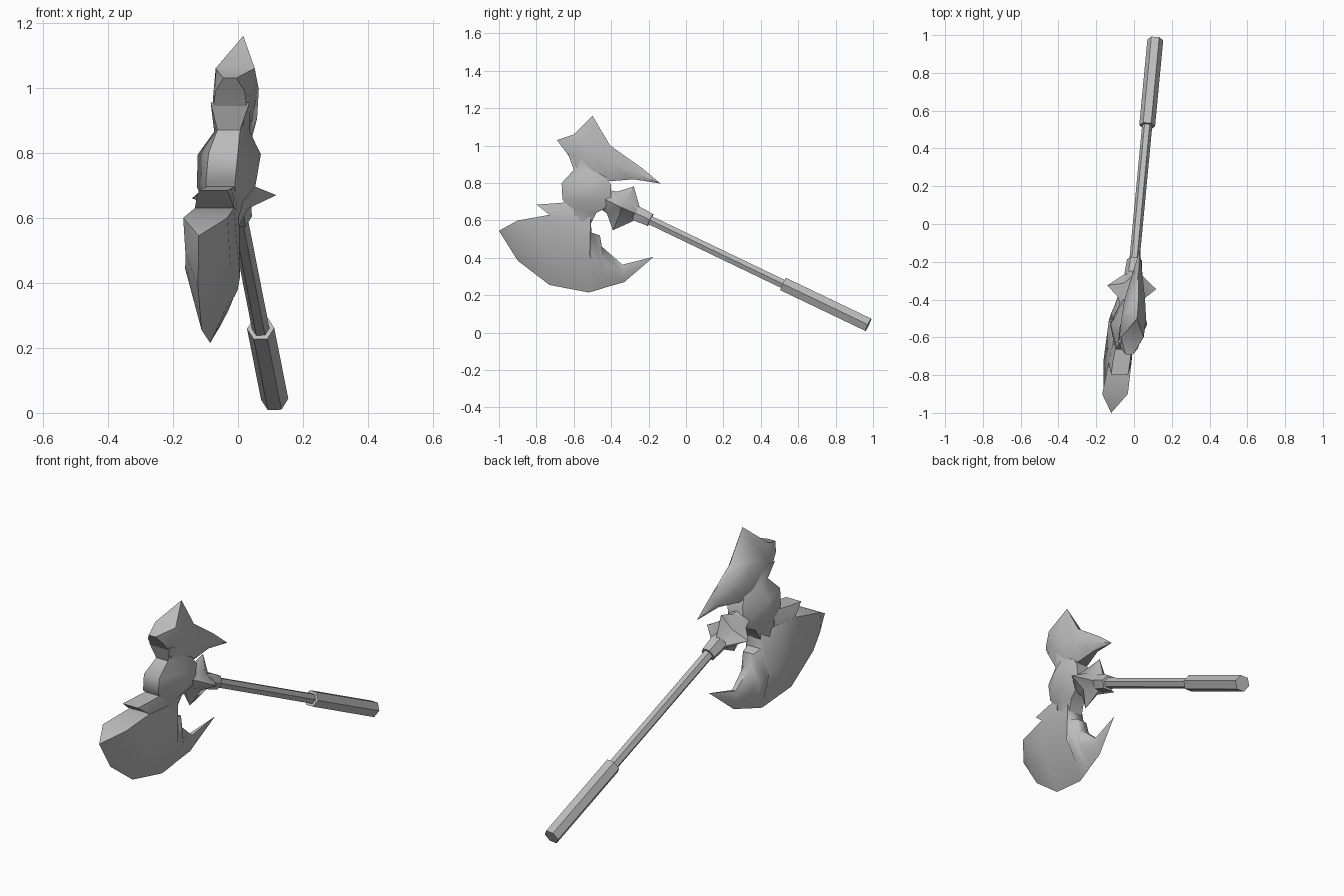
import bpy, bmesh, math
from mathutils import Vector

if "Cube" in bpy.data.objects:
    bpy.data.objects.remove(bpy.data.objects["Cube"])

steel = bpy.data.materials.new("grey_steel")
steel.use_nodes = True
colour = (0.5, 0.5, 0.5, 1)
steel.diffuse_color = colour
steel.node_tree.nodes["Principled BSDF"].inputs["Base Color"].default_value = colour


def place(y, z, off=0.0):
    """Point on the slanted centre plane of the axe, shifted sideways by off."""
    return Vector((-0.033 + 0.145 * y + 0.105 * z + off, y, z))


def loft(name, rings, angle=40):
    bm = bmesh.new()
    rows = [[bm.verts.new(p) for p in ring] for ring in rings]
    n = len(rows[0])
    for a, b in zip(rows, rows[1:]):
        for i in range(n):
            j = (i + 1) % n
            bm.faces.new((a[i], a[j], b[j], b[i]))
    bm.faces.new(rows[0])
    bm.faces.new(rows[-1])
    bmesh.ops.remove_doubles(bm, verts=bm.verts, dist=0.0005)
    bmesh.ops.recalc_face_normals(bm, faces=bm.faces)
    mesh = bpy.data.meshes.new(name)
    bm.to_mesh(mesh)
    bm.free()
    mesh.materials.append(steel)
    obj = bpy.data.objects.new(name, mesh)
    bpy.context.collection.objects.link(obj)
    bpy.ops.object.select_all(action="DESELECT")
    obj.select_set(True)
    bpy.context.view_layer.objects.active = obj
    bpy.ops.object.shade_smooth_by_angle(angle=math.radians(angle))
    return obj


def slab(name, sections, mid=0.5):
    """Sections: first point, second point, half widths at first, middle, second."""
    rings = []
    for (y0, z0), (y1, z1), h0, hm, h1 in sections:
        ym, zm = y0 + (y1 - y0) * mid, z0 + (z1 - z0) * mid
        side = [(y0, z0, h0), (ym, zm, hm), (y1, z1, h1)]
        rings.append([place(y, z, h) for y, z, h in side]
                     + [place(y, z, -h) for y, z, h in reversed(side)])
    return loft(name, rings, 50)


def shaft(name, rings, sides=6, turn=0.0):
    """Rings across the handle axis: y, z, even radius, odd radius."""
    axis = (place(0.97, 0.05) - place(-0.19, 0.60)).normalized()
    side = Vector((1, 0, 0))
    side = (side - axis * side.dot(axis)).normalized()
    up = side.cross(axis)
    out = []
    for y, z, even, odd in rings:
        ring = []
        for i in range(sides):
            a = turn + math.tau * i / sides
            r = odd if i % 2 else even
            ring.append(place(y, z) + (side * math.cos(a) + up * math.sin(a)) * r)
        out.append(ring)
    return loft(name, out)


# Large lower blade, from front tip to rear horn
slab("lower_blade", [
    ((-1, 0.545), (-1, 0.545), 0, 0, 0),
    ((-0.90, 0.60), (-0.90, 0.385), 0.068, 0.05, 0),
    ((-0.73, 0.63), (-0.73, 0.255), 0.06, 0.07, 0),
    ((-0.51, 0.62), (-0.52, 0.215), 0.045, 0.07, 0),
    ((-0.505, 0.535), (-0.50, 0.22), 0.04, 0.065, 0),
    ((-0.46, 0.52), (-0.45, 0.235), 0.03, 0.055, 0),
    ((-0.45, 0.46), (-0.42, 0.245), 0.02, 0.045, 0),
    ((-0.34, 0.364), (-0.33, 0.27), 0.01, 0.02, 0),
    ((-0.172, 0.406), (-0.172, 0.406), 0, 0, 0)])

# Upper blade, from front face to rear spike
slab("upper_blade", [
    ((-0.69, 1.03), (-0.63, 0.95), 0.02, 0.045, 0.05),
    ((-0.60, 1.06), (-0.58, 0.87), 0.06, 0.06, 0.04),
    ((-0.50, 1.16), (-0.50, 0.83), 0, 0.065, 0.04),
    ((-0.405, 1.0), (-0.40, 0.81), 0.01, 0.055, 0.03),
    ((-0.235, 0.88), (-0.28, 0.82), 0, 0.025, 0.01),
    ((-0.135, 0.797), (-0.135, 0.797), 0, 0, 0)])

# Rounded hub with its upper and lower necks
slab("hub", [
    ((-0.61, 0.58), (-0.51, 0.58), 0.04, 0.05, 0.04),
    ((-0.61, 0.66), (-0.48, 0.64), 0.045, 0.06, 0.04),
    ((-0.66, 0.71), (-0.40, 0.68), 0.045, 0.09, 0.045),
    ((-0.665, 0.80), (-0.40, 0.79), 0.045, 0.097, 0.045),
    ((-0.60, 0.87), (-0.45, 0.86), 0.035, 0.055, 0.03),
    ((-0.63, 0.955), (-0.52, 0.94), 0.06, 0.055, 0.03)])

# Forward pointing lip between the hub and the lower blade
slab("lower_lip", [
    ((-0.80, 0.685), (-0.78, 0.67), 0.045, 0.045, 0.05),
    ((-0.72, 0.69), (-0.73, 0.63), 0.045, 0.055, 0.06),
    ((-0.60, 0.70), (-0.60, 0.60), 0.04, 0.05, 0.05)])

# Four-pointed guard, ferrule, handle and grip
shaft("spiked_guard", [(-0.45, 0.72, 0.05, 0.05), (-0.395, 0.695, 0.065, 0.06),
                       (-0.335, 0.665, 0.13, 0.06), (-0.26, 0.632, 0.035, 0.035)], 8)
shaft("ferrule", [(-0.29, 0.65, 0.038, 0.038), (-0.26, 0.635, 0.046, 0.046),
                  (-0.19, 0.602, 0.04, 0.04)])
shaft("handle", [(-0.22, 0.615, 0.027, 0.027), (0.53, 0.255, 0.027, 0.027)])
shaft("grip", [(0.52, 0.26, 0.042, 0.042), (0.975, 0.042, 0.042, 0.042)])
